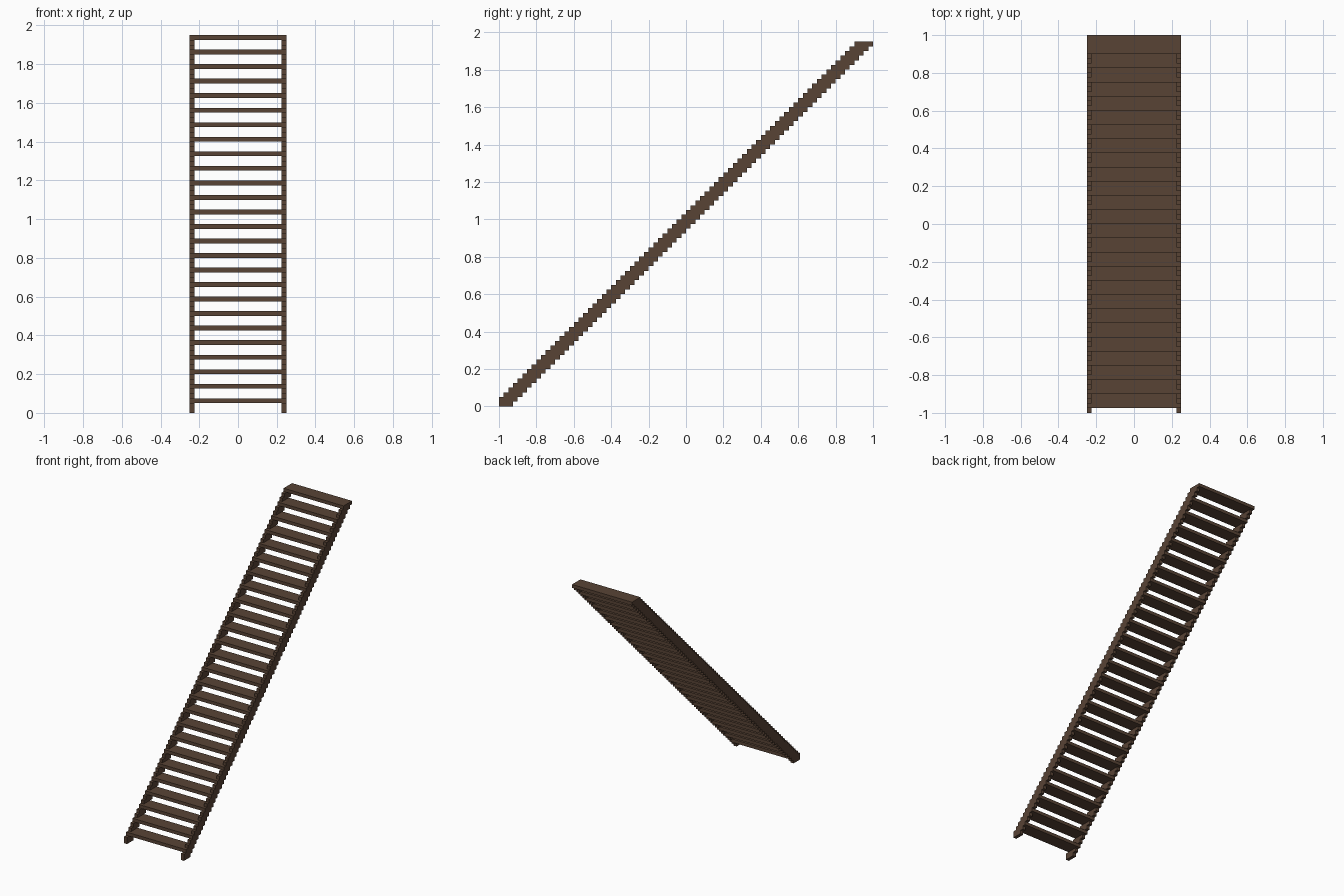
import bpy
import bmesh

cube = bpy.data.objects.get("Cube")
if cube:
    bpy.data.objects.remove(cube, do_unlink=True)

U = 0.025        # size of one block
ROWS = 78        # stacked rows, each shifted back by one block
HALF_W = 0.25    # half the overall width
TREADS = 26

wood = bpy.data.materials.new("dark_brown_wood")
COLOR = (0.098, 0.057, 0.036, 1.0)
wood.use_nodes = True
wood.diffuse_color = COLOR
bsdf = wood.node_tree.nodes["Principled BSDF"]
bsdf.inputs["Base Color"].default_value = COLOR
bsdf.inputs["Roughness"].default_value = 0.9


def extrude_profile(name, profile, x0, x1):
    """Extrude a (y, z) block-unit outline along x."""
    bm = bmesh.new()
    verts = [bm.verts.new((x0, y * U - 1.0, z * U)) for y, z in profile]
    face = bm.faces.new(verts)
    result = bmesh.ops.extrude_face_region(bm, geom=[face])
    moved = [v for v in result["geom"] if isinstance(v, bmesh.types.BMVert)]
    bmesh.ops.translate(bm, verts=moved, vec=(x1 - x0, 0, 0))
    bmesh.ops.recalc_face_normals(bm, faces=bm.faces)
    mesh = bpy.data.meshes.new(name)
    bm.to_mesh(mesh)
    bm.free()
    mesh.materials.append(wood)
    obj = bpy.data.objects.new(name, mesh)
    bpy.context.collection.objects.link(obj)
    return obj


# Stepped side rails: up the back edge, then down the front edge
outline = []
for row in range(ROWS):
    outline += [(row + 3, row), (row + 3, row + 1)]
for row in range(ROWS - 1, 0, -1):
    outline += [(row - 1, row + 1), (row - 1, row if row > 1 else 0)]

extrude_profile("left_rail", outline, HALF_W - U, HALF_W)
extrude_profile("right_rail", outline, -HALF_W, -HALF_W + U)

# Treads: one full-depth plank on every third row
for n in range(TREADS):
    y, z = 1 + 3 * n, 2 + 3 * n
    plank = [(y, z), (y + 4, z), (y + 4, z + 1), (y, z + 1)]
    extrude_profile(f"tread_{n + 1:02d}", plank, -HALF_W + U, HALF_W - U)
